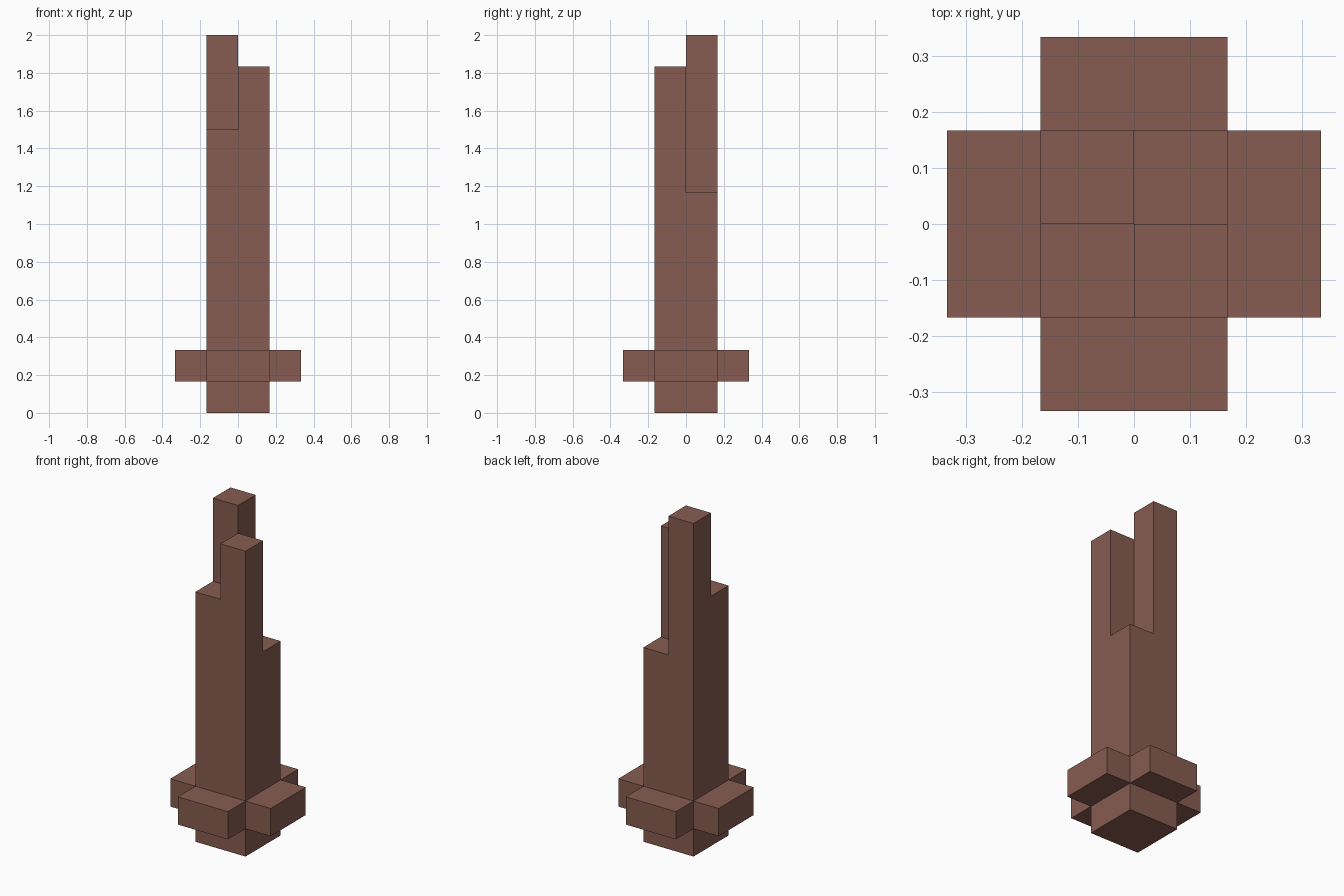
import bpy
import bmesh
from mathutils import Matrix, Vector

cube = bpy.data.objects.get("Cube")
if cube:
    bpy.data.objects.remove(cube, do_unlink=True)

U = 1 / 6  # one block: half the shaft width

clay = bpy.data.materials.new("brown clay")
clay.use_nodes = True
colour = (0.242, 0.107, 0.082, 1)
clay.diffuse_color = colour
clay.node_tree.nodes["Principled BSDF"].inputs["Base Color"].default_value = colour


def add_box(bm, low, high):
    low, high = Vector(low), Vector(high)
    matrix = Matrix.Translation((low + high) / 2) @ Matrix.Diagonal((*(high - low), 1))
    bmesh.ops.create_cube(bm, size=1, matrix=matrix)


def finish(name, bm):
    bmesh.ops.recalc_face_normals(bm, faces=bm.faces)
    mesh = bpy.data.meshes.new(name)
    bm.to_mesh(mesh)
    bm.free()
    mesh.materials.append(clay)
    obj = bpy.data.objects.new(name, mesh)
    bpy.context.collection.objects.link(obj)


# Tower: square shaft whose top is split in four and raised in steps
heights = {(1, 1): 7 * U, (-1, -1): 9 * U, (1, -1): 11 * U, (-1, 1): 12 * U}
bm = bmesh.new()
add_box(bm, (-U, -U, 0), (U, U, 7 * U))
for axis in ((1, 0, 0), (0, 1, 0)):
    bmesh.ops.bisect_plane(bm, geom=bm.verts[:] + bm.edges[:] + bm.faces[:],
                           plane_co=(0, 0, 0), plane_no=axis)

level = 7 * U
for top in sorted(set(heights.values()))[1:]:
    raised = []
    for face in bm.faces:
        centre = face.calc_center_median()
        quarter = (1 if centre.x > 0 else -1, 1 if centre.y > 0 else -1)
        if face.normal.z > 0.9 and abs(centre.z - level) < 0.01 and heights[quarter] >= top - 0.01:
            raised.append(face)
    result = bmesh.ops.extrude_face_region(bm, geom=raised)
    verts = [v for v in result["geom"] if isinstance(v, bmesh.types.BMVert)]
    bmesh.ops.translate(bm, verts=verts, vec=(0, 0, top - level))
    bm.normal_update()
    level = top
bmesh.ops.dissolve_limit(bm, angle_limit=0.01, verts=bm.verts, edges=bm.edges)
finish("tower", bm)

# Four guard blocks around the foot
for name, dx, dy in (("front", 0, -1), ("back", 0, 1), ("left", 1, 0), ("right", -1, 0)):
    bm = bmesh.new()
    hx, hy = (U / 2, U) if dx else (U, U / 2)
    cx, cy = dx * 1.5 * U, dy * 1.5 * U
    add_box(bm, (cx - hx, cy - hy, U), (cx + hx, cy + hy, 2 * U))
    finish(name + "_guard_block", bm)
